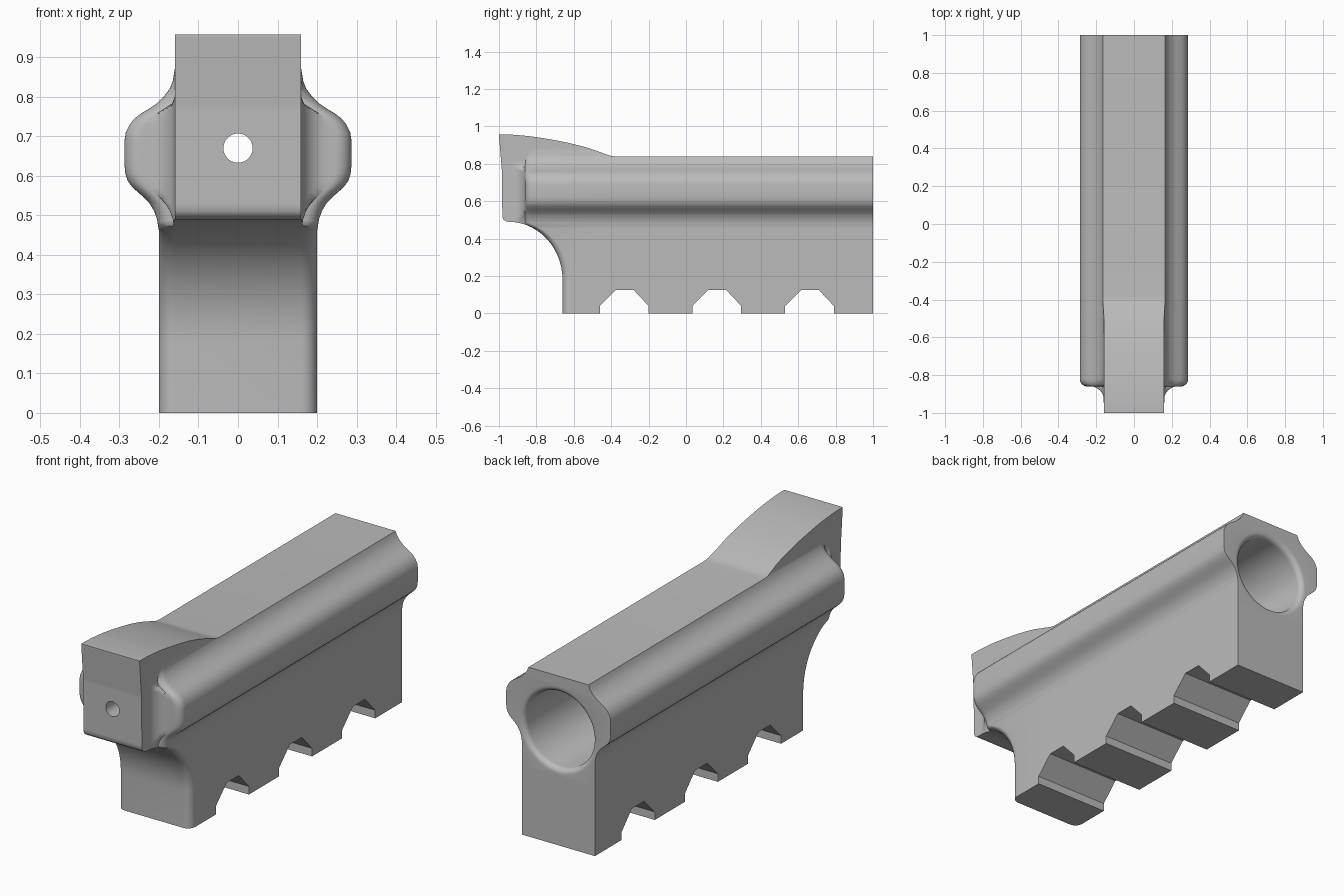
import bpy, bmesh, math

cube = bpy.data.objects.get("Cube")
if cube:
    bpy.data.objects.remove(cube)

metal = bpy.data.materials.new("satin grey metal")
metal.use_nodes = True
grey = (0.5, 0.5, 0.5, 1)
metal.diffuse_color = grey
metal.node_tree.nodes["Principled BSDF"].inputs["Base Color"].default_value = grey


def lerp(table, z):
    """Linear lookup in a list of (z, value) pairs."""
    if z <= table[0][0]:
        return table[0][1]
    for (a, u), (b, v) in zip(table, table[1:]):
        if z <= b:
            return u + (v - u) * (z - a) / (b - a)
    return table[-1][1]


def add_object(name, bm):
    bmesh.ops.remove_doubles(bm, verts=bm.verts, dist=1e-5)
    bmesh.ops.recalc_face_normals(bm, faces=bm.faces)
    mesh = bpy.data.meshes.new(name)
    bm.to_mesh(mesh)
    bm.free()
    mesh.materials.append(metal)
    obj = bpy.data.objects.new(name, mesh)
    bpy.context.collection.objects.link(obj)
    return obj


def loft(name, rings):
    """Skin a stack of closed rings and cap both ends."""
    bm = bmesh.new()
    rows = [[bm.verts.new(p) for p in ring] for ring in rings]
    n = len(rows[0])
    for low, high in zip(rows, rows[1:]):
        for i in range(n):
            j = (i + 1) % n
            bm.faces.new((low[i], low[j], high[j], high[i]))
    bm.faces.new(rows[0])
    bm.faces.new(rows[-1])
    return add_object(name, bm)


def lathe(name, profile, height, sides):
    """Turn (radius, y) pairs about an axis along y."""
    angles = [math.tau * i / sides for i in range(sides)]
    return loft(name, [[(r * math.cos(a), y, height + r * math.sin(a)) for a in angles]
                       for r, y in profile])


# Half width of the body by height: flat web, side bulge, narrow crown
width = [(0, .2), (.46, .2), (.49, .205), (.51, .212), (.53, .224), (.545, .238),
         (.558, .253), (.572, .268), (.587, .279), (.605, .285), (.625, .287),
         (.69, .287), (.71, .284), (.73, .274), (.745, .262), (.757, .246),
         (.768, .228), (.782, .207), (.8, .188), (.82, .173), (.84, .165), (.87, .16)]

# Front edge by height: upright foot, hollow throat, rounded lip, leaning nose
throat = [math.pi / 2 * i / 14 for i in range(15)]
front = [(0, -.66)] + [(.18 + .31 * math.sin(a), -.95 + .29 * math.cos(a)) for a in throat]
front += [(.493, -.963), (.5, -.974), (.51, -.98), (.525, -.982), (.77, -.985), (.95, -1)]

# Rear edge of the raised hump by height
hump = [(.84, -.38), (.843, -.405), (.85, -.425), (.868, -.475), (.89, -.54), (.91, -.62),
        (.925, -.695), (.938, -.77), (.948, -.84), (.955, -.92), (.957, -.97)]

SHOULDER, ROUND, FILLET, NOSE = -.86, .04, .07, .16


def outline(z, back):
    """Horizontal outline: bulge with rounded end, hollow fillet, then the nose."""
    w, f = lerp(width, z), lerp(front, z)
    s = max(f, SHOULDER)
    quarter = [math.pi / 2 * i / 8 for i in range(9)]
    ys = [1, hump[0][1]]
    ys += [s + ROUND * (1 - math.sin(a)) for a in quarter]
    ys += [SHOULDER - FILLET * (1 - math.cos(a)) for a in quarter]
    ys.append(f)
    half = []
    for i, y in enumerate(ys):
        y = min(max(y, f), back)
        gap = max(0, ROUND - (y - s)) if y > s else ROUND
        x = w - ROUND + math.sqrt(max(0, ROUND ** 2 - gap ** 2))
        if i > 10 and y <= SHOULDER:
            d = min(FILLET, max(0, y - SHOULDER + FILLET))
            x = min(x, NOSE + FILLET - math.sqrt(FILLET ** 2 - d ** 2))
        half.append((max(x, NOSE), y, z))
    return half + [(-x, y, h) for x, y, h in reversed(half)]


# Main body
crown = hump[0][0]
levels = sorted({round(z, 4) for z, _ in width + front + hump})
rings = [outline(z, 1) for z in levels if z <= crown]
rings += [outline(z, lerp(hump, z)) for z in levels if z >= crown]
body = loft("body", rings)

# Cutters: three clamp notches, the rear bore with flared mouth, the front pin hole
notch = [(-.46, -.1), (-.46, .04), (-.375, .125), (-.28, .125), (-.2, .04), (-.2, -.1)]
cutters = [loft("notch_cutter", [[(x, y + i * .495, z) for y, z in notch] for x in (-.5, .5)])
           for i in range(3)]
BORE, FLARE = .187, .027
mouth = [math.pi / 2 * i / 6 for i in range(7)]
bore = [(BORE, -.55)]
bore += [(BORE + FLARE * (1 - math.cos(a)), 1 - FLARE + FLARE * math.sin(a)) for a in mouth]
bore.append((BORE + FLARE, 1.05))
cutters.append(lathe("bore_cutter", bore, .57, 64))
cutters.append(lathe("pin_hole_cutter", [(.037, -1.1), (.037, -.5)], .67, 32))

bpy.context.view_layer.objects.active = body
for cutter in cutters:
    cutter.hide_render = True
    cut = body.modifiers.new("cut", "BOOLEAN")
    cut.operation = "DIFFERENCE"
    cut.solver = "EXACT"
    cut.object = cutter
    bpy.ops.object.modifier_apply(modifier=cut.name)
    bpy.data.objects.remove(cutter)

# Smooth curves, crisp corners
bpy.ops.object.select_all(action="DESELECT")
body.select_set(True)
bpy.ops.object.shade_smooth_by_angle(angle=math.radians(32))
